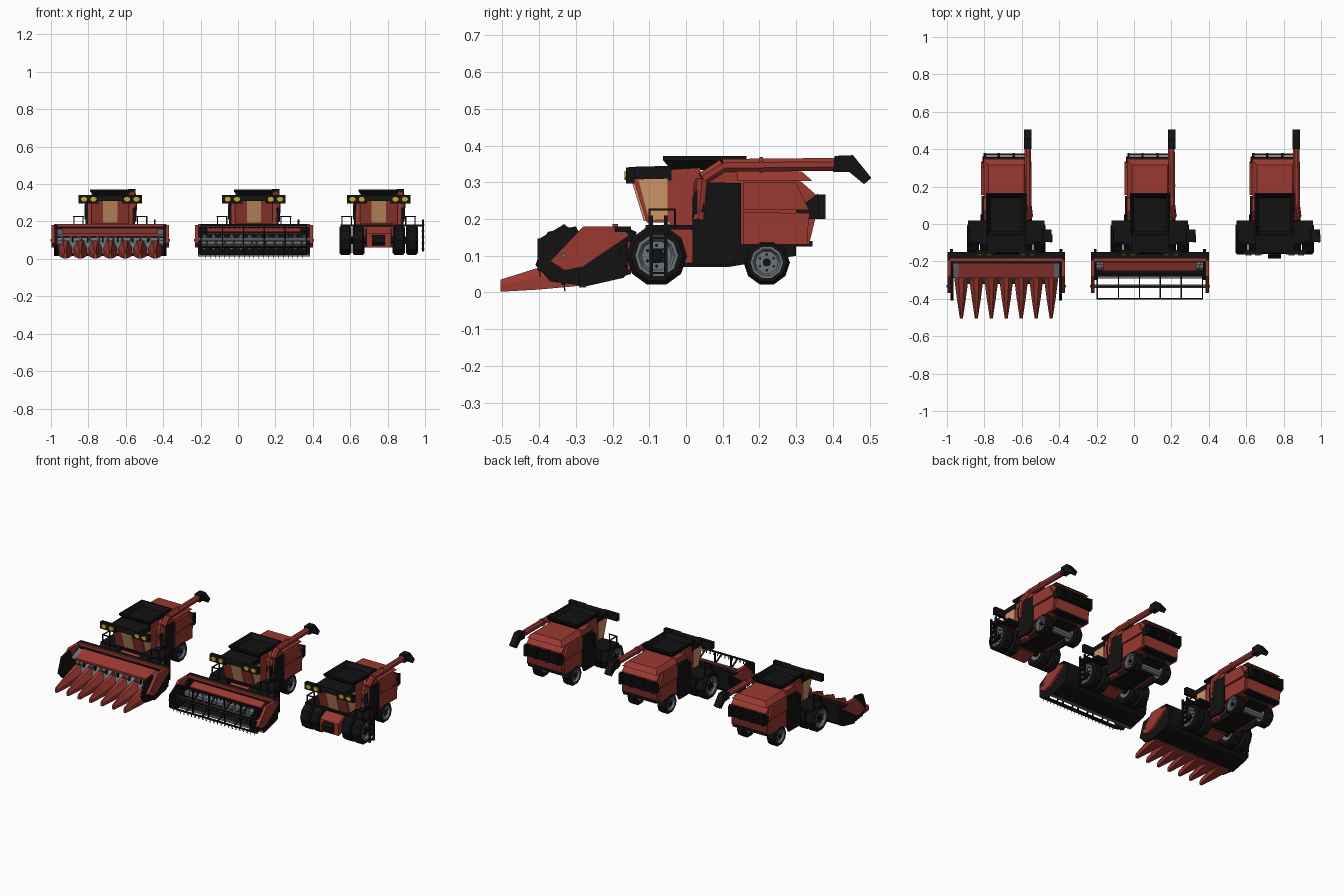
import bpy, bmesh, math
from mathutils import Vector

if "Cube" in bpy.data.objects:
    bpy.data.objects.remove(bpy.data.objects["Cube"])

def mat(name, c):
    m = bpy.data.materials.new(name)
    m.diffuse_color = (*c, 1)
    m.use_nodes = True
    m.node_tree.nodes["Principled BSDF"].inputs["Base Color"].default_value = m.diffuse_color
    return m

RED = mat("red_paint", (0.32, 0.04, 0.03))
BLK = mat("black", (0.006, 0.006, 0.006))
GRY = mat("steel", (0.15, 0.17, 0.19))
GLS = mat("amber_glass", (0.6, 0.3, 0.13))
YEL = mat("lamp_yellow", (0.6, 0.4, 0.02))
OX, TAG = 0.0, ""          # current machine offset and name suffix

def finish(name, bm, m):
    bmesh.ops.recalc_face_normals(bm, faces=bm.faces)
    me = bpy.data.meshes.new(name)
    bm.to_mesh(me)
    bm.free()
    me.materials.append(m)
    o = bpy.data.objects.new(name + "_" + TAG, me)
    o.location.x = OX
    bpy.context.collection.objects.link(o)
    return o

def loft(name, rings, m, caps=True):
    bm = bmesh.new()
    vs = [[bm.verts.new(p) for p in r] for r in rings]
    n = len(vs[0])
    for a, b in zip(vs, vs[1:]):
        for i in range(n):
            bm.faces.new((a[i], a[(i + 1) % n], b[(i + 1) % n], b[i]))
    if caps:
        bm.faces.new(vs[0])
        bm.faces.new(vs[-1])
    return finish(name, bm, m)

def prism(name, prof, x0, x1, m):
    """Side profile (y, z) extruded from x0 to x1."""
    return loft(name, [[(x, y, z) for y, z in prof] for x in (x0, x1)], m)

def pair(name, prof, x0, x1, m):
    for s, t in ((1, "right"), (-1, "left")):
        prism(f"{name}_{t}", prof, s * x0, s * x1, m)

def rect(y0, y1, z0, z1):
    return [(y0, z0), (y1, z0), (y1, z1), (y0, z1)]

def rod(name, a, b, r, m, n=8, r2=None):
    a, b = Vector(a), Vector(b)
    q = (b - a).to_track_quat('Z', 'Y')
    rings = []
    for p, rr in ((a, r), (b, r if r2 is None else r2)):
        rings.append([p + q @ Vector((rr * math.cos(t), rr * math.sin(t), 0))
                      for t in [2 * math.pi * (i + .5) / n for i in range(n)]])
    return loft(name, rings, m)

def lathe(name, prof, cx, cy, cz, m, n=10, caps=False):
    """(x, radius) profile turned about an x-parallel axis."""
    return loft(name, [[(cx + x, cy + r * math.sin(2 * math.pi * (i + .5) / n),
                         cz + r * math.cos(2 * math.pi * (i + .5) / n)) for i in range(n)]
                       for x, r in prof], m, caps)

def wheel(name, cx, cy, cz, r, w):
    s = 1 if cx > 0 else -1
    h = w / 2
    lathe(name + "_tyre", [(-s*h*.8, .55*r), (-s*h, .7*r), (-s*h, .86*r), (-s*h*.7, r), (s*h*.7, r),
                           (s*h, .86*r), (s*h, .7*r), (s*h*.8, .55*r)], cx, cy, cz, BLK)
    lathe(name + "_rim", [(-s*h*.6, .66*r), (s*h, .7*r), (s*h, .6*r), (s*h*.6, .5*r), (s*h*.6, .1*r)],
          cx, cy, cz, GRY, caps=True)
    rod(name + "_hub", (cx + s*h*.4, cy, cz), (cx + s*h*.95, cy, cz), .18*r, BLK)
    for i in range(6):
        t = math.pi * i / 3
        y, z = cy + .34*r*math.sin(t), cz + .34*r*math.cos(t)
        rod(f"{name}_bolt_{i}", (cx + s*h*.5, y, z), (cx + s*h*.72, y, z), .06*r, BLK, 6)

def machine():
    # body shell, hood and side panels
    prism("front_body", [(-.045, .17), (-.045, .335), (.04, .34), (.04, .08), (-.02, .08)], -.1, .1, RED)
    prism("main_body", [(.02, .10), (.02, .30), (.07, .335), (.14, .335), (.14, .10)], -.122, .122, RED)
    prism("rear_body", [(.14, .13), (.14, .305), (.31, .305), (.35, .27), (.352, .2), (.335, .13)],
          -.122, .122, RED)
    loft("rear_hood", [[(-.122, .10, .303), (.122, .10, .303), (.122, .345, .303), (-.122, .345, .303)],
                       [(-.095, .10, .335), (.095, .10, .335), (.095, .315, .33), (-.095, .315, .33)]], RED)
    pair("dark_side_panel", [(.018, .075), (.018, .26), (.05, .3), (.15, .298), (.15, .125), (.13, .075)],
         .12, .132, BLK)
    pair("rear_side_panel_upper", [(.155, .225), (.155, .3), (.3, .3), (.335, .225)], .12, .135, RED)
    pair("rear_side_panel_lower", [(.155, .13), (.155, .22), (.335, .215), (.33, .13)], .12, .132, RED)
    pair("front_side_vent", [(.02, .21), (.02, .27), (.045, .29), (.05, .22)], .1, .138, BLK)
    # grain tank extension flaring outward with a recessed top
    def q(x, y0, y1, z):
        return [(-x, y0, z), (x, y0, z), (x, y1, z), (-x, y1, z)]
    loft("grain_tank_rim", [q(.085, -.04, .14, .333), q(.107, -.062, .165, .36), q(.107, -.062, .165, .372),
                            q(.099, -.054, .157, .372), q(.085, -.04, .14, .345)], BLK)
    # cab, windows and roof
    prism("cab", [(-.145, .315), (-.107, .19), (-.04, .19), (-.04, .315)], -.1, .1, RED)
    prism("windshield", [(-.15, .31), (-.115, .195), (-.108, .195), (-.142, .31)], -.038, .038, GLS)
    pair("side_window", [(-.13, .308), (-.1, .197), (-.05, .2), (-.05, .31)], .098, .103, GLS)
    prism("cab_roof", [(-.16, .31), (-.155, .342), (-.04, .345), (-.04, .305)], -.102, .102, BLK)
    for s, t in ((1, "right"), (-1, "left")):
        prism("lamp_bar_" + t, rect(-.163, -.14, .297, .341), s*.062, s*.17, BLK)
        for i, x in enumerate((.09, .14)):
            o = rod(f"headlamp_{t}_{i}", (0, -.168, 0), (0, -.15, 0), .013, YEL)
            o.location = (OX + s*x, 0, .319)
            o.scale.x = 1.3
        # platform rails in front of the tank
        for x in (.145, .195):
            rod(f"rail_post_{t}_{x}", (s*x, -.1, .18), (s*x, -.1, .228), .004, BLK, 4)
        rod("rail_top_" + t, (s*.14, -.1, .226), (s*.2, -.1, .226), .004, BLK, 4)
        rod("rail_side_" + t, (s*.195, -.1, .226), (s*.195, -.03, .226), .004, BLK, 4)
        rod("rail_rear_post_" + t, (s*.195, -.03, .18), (s*.195, -.03, .228), .004, BLK, 4)
    prism("platform", rect(-.11, .02, .172, .184), -.205, .205, BLK)
    # boarding ladder on the right side
    for y in (-.095, -.055):
        prism("ladder_stile", rect(y - .005, y + .005, .04, .21), .233, .243, BLK)
    for i in range(5):
        prism(f"ladder_rung_{i}", rect(-.095, -.055, .05 + i*.032, .056 + i*.032), .228, .246, BLK)
    prism("ladder_landing", rect(-.095, -.03, .172, .184), .2, .243, BLK)
    # chassis, feeder house, axles and wheels
    prism("chassis", [(-.07, .085), (-.05, .16), (.3, .15), (.3, .1), (.12, .07), (-.02, .07)], -.07, .07, BLK)
    prism("feeder_house", [(-.16, .06), (-.16, .135), (-.05, .19), (-.03, .17), (-.03, .09)], -.065, .065, RED)
    rod("feeder_drum", (-.035, -.158, .1), (.035, -.158, .1), .03, BLK)
    rod("front_axle", (-.2, -.08, .1), (.2, -.08, .1), .022, BLK)
    rod("rear_axle", (-.12, .22, .08), (.12, .22, .08), .02, GRY)
    for s, t in ((1, "right"), (-1, "left")):
        wheel("front_outer_" + t, s*.178, -.08, .1, .083, .064)
        wheel("front_inner_" + t, s*.109, -.08, .1, .083, .062)
        wheel("rear_" + t, s*.105, .22, .082, .063, .06)
    # rear guard frame, vents and lamps
    for z in (.21, .235, .26):
        prism("rear_guard_bar", rect(.365, .378, z - .005, z + .005), -.12, .12, BLK)
    for x in (-.115, -.04, .04, .115):
        prism("rear_guard_post", rect(.34, .38, .2, .267), x - .006, x + .006, BLK)
    prism("rear_vent", [(.30, .2), (.30, .225), (.36, .27), (.362, .2)], -.128, .128, BLK)
    prism("rear_skirt", rect(.3, .344, .125, .14), -.115, .115, BLK)
    # unloading auger
    pts = [(.12, .035, .2), (.125, .045, .31), (.118, .1, .346), (.115, .42, .349)]
    for i, (a, b) in enumerate(zip(pts, pts[1:])):
        rod(f"unload_tube_{i}", a, b, .019, RED)
    rod("tube_collar", (.115, .2, .348), (.115, .21, .348), .023, RED)
    prism("unload_spout", [(.4, .328), (.405, .372), (.455, .374), (.505, .312), (.485, .295), (.445, .328)],
          .096, .136, BLK)

def header_frame():
    # trough, back wall, end plates and lift arms
    prism("header_trough", [(-.28, .015), (-.17, .04), (-.15, .06), (-.15, .17), (-.163, .17), (-.165, .07),
                            (-.185, .052), (-.28, .025)], -.3, .3, BLK)
    prism("header_back_beam", rect(-.195, -.15, .165, .18), -.315, .315, BLK)
    prism("header_top_trim", rect(-.2, -.185, .172, .186), -.3, .3, RED)
    pair("header_end_plate", [(-.29, .015), (-.15, .05), (-.135, .165), (-.17, .18), (-.3, .1)], .285, .3, BLK)
    pair("header_arm", [(-.37, .085), (-.28, .18), (-.175, .18), (-.155, .155), (-.28, .07), (-.33, .06)],
         .296, .315, RED)
    pair("arm_pivot", rect(-.339, -.327, .094, .106), .3, .32, GRY)
    # intake auger with slanted flights
    rod("intake_auger", (-.285, -.225, .09), (.285, -.225, .09), .025, GRY)
    for i in range(12):
        x, s = -.264 + i*.048, (1 if i < 6 else -1)
        rod(f"auger_flight_{i}", (x, -.225, .09), (x + .004, -.225 + s*.0015, .09), .043, GRY, 10)

def corn_header():
    header_frame()
    prism("corn_hood", [(-.205, .15), (-.21, .165), (-.29, .135), (-.288, .12)], -.255, .255, RED)
    pair("hood_bracket", [(-.205, .15), (-.21, .16), (-.29, .13), (-.288, .12)], .255, .286, GRY)
    pair("corn_end_shield", [(-.41, .075), (-.377, .165), (-.3, .18), (-.26, .1), (-.29, .02), (-.37, .03)],
         .283, .297, BLK)
    # seven crop dividers with ridged tops, gathering units between them
    for i in range(7):
        x = (i - 3) * .08
        def ring(y, w, z0, z1, z2):
            return [(x - w, y, z0), (x + w, y, z0), (x + w, y, z1), (x + w*.35, y, z2),
                    (x - w*.35, y, z2), (x - w, y, z1)]
        loft(f"divider_{i}", [ring(-.505, .008, .002, .02, .035), ring(-.4, .024, .008, .04, .068),
                              ring(-.29, .038, .018, .06, .098), ring(-.25, .036, .022, .055, .08)], RED)
        if i < 6:
            prism(f"gathering_unit_{i}", [(-.32, .03), (-.25, .035), (-.25, .1), (-.29, .08)],
                  x + .02, x + .06, GRY)
            prism(f"hood_strut_{i}", [(-.29, .09), (-.28, .09), (-.275, .13), (-.285, .13)],
                  x + .036, x + .044, BLK)

def reel_header():
    header_frame()
    prism("reel_hood", [(-.2, .15), (-.205, .165), (-.25, .145), (-.248, .132)], -.25, .25, RED)
    prism("cutter_bar", rect(-.292, -.272, .014, .024), -.3, .3, GRY)
    # six-sided reel: shaft, end discs, spokes and tine bars
    cy, cz, R = -.333, .103, .078
    rod("reel_shaft", (-.298, cy, cz), (.298, cy, cz), .011, GRY)
    for s in (-1, 1):
        rod("reel_end_disc", (s*.278, cy, cz), (s*.285, cy, cz), .082, BLK, 6)
    for k in range(6):
        t = math.pi * k / 3 + .52
        y, z = cy + R*math.cos(t), cz + R*math.sin(t)
        rod(f"reel_bar_{k}", (-.28, y, z), (.28, y, z), .006, BLK, 4)
        for j in range(4):
            x = -.168 + j*.112
            rod(f"reel_spoke_{k}_{j}", (x, cy, cz), (x, y, z), .005, BLK, 4)
        for j in range(21):
            x = -.26 + j*.026
            rod(f"reel_tine_{k}_{j}", (x, y, z), (x, y + .004, z - .022), .0018, BLK, 3)

for OX, TAG, head in ((-.683, "corn", corn_header), (.085, "grain", reel_header), (.752, "bare", None)):
    machine()
    if head:
        head()
